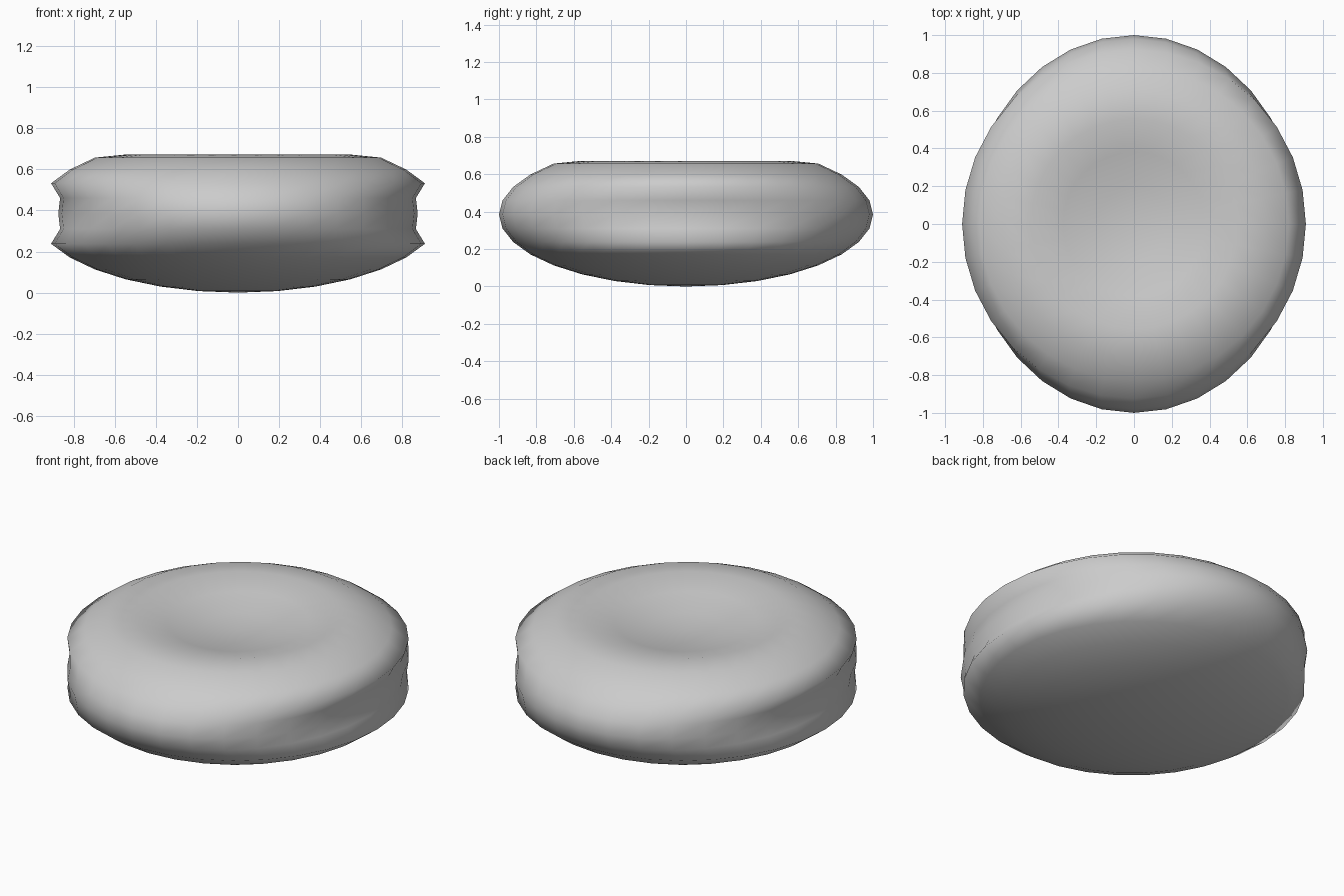
import bpy, bmesh, math

if "Cube" in bpy.data.objects:
    bpy.data.objects.remove(bpy.data.objects["Cube"])

SEG = 32
STEP = math.pi / 16
MID = 0.385

# ring profile: (radius along y, height, x squash), bottom to top
rings = []
for k in range(1, 16):
    r, z, sx = math.sin(k * STEP), MID * (1 - math.cos(k * STEP)), 0.985
    if k in (7, 9):          # groove around the waist
        sx = 0.883
    elif k == 8:             # slight bulge in the groove
        sx = 0.875
    rings.append([r, z, sx])
# shallow dish in the top
for i, z in ((12, 0.672), (13, 0.632), (14, 0.594)):
    rings[i][1] = z
TOP = 0.58

bm = bmesh.new()
loops = []
for r, z, sx in rings:
    loops.append([bm.verts.new((r * sx * math.sin(a * math.tau / SEG),
                                -r * math.cos(a * math.tau / SEG), z))
                  for a in range(SEG)])
for lo, hi in zip(loops, loops[1:]):
    for a in range(SEG):
        b = (a + 1) % SEG
        bm.faces.new((lo[a], lo[b], hi[b], hi[a]))
# poles
south, north = bm.verts.new((0, 0, 0)), bm.verts.new((0, 0, TOP))
for a in range(SEG):
    b = (a + 1) % SEG
    bm.faces.new((south, loops[0][b], loops[0][a]))
    bm.faces.new((north, loops[-1][a], loops[-1][b]))
bmesh.ops.recalc_face_normals(bm, faces=bm.faces)
for f in bm.faces:
    f.smooth = True

mesh = bpy.data.meshes.new("cushion_body")
bm.to_mesh(mesh)
bm.free()
body = bpy.data.objects.new("cushion_body", mesh)
bpy.context.collection.objects.link(body)
